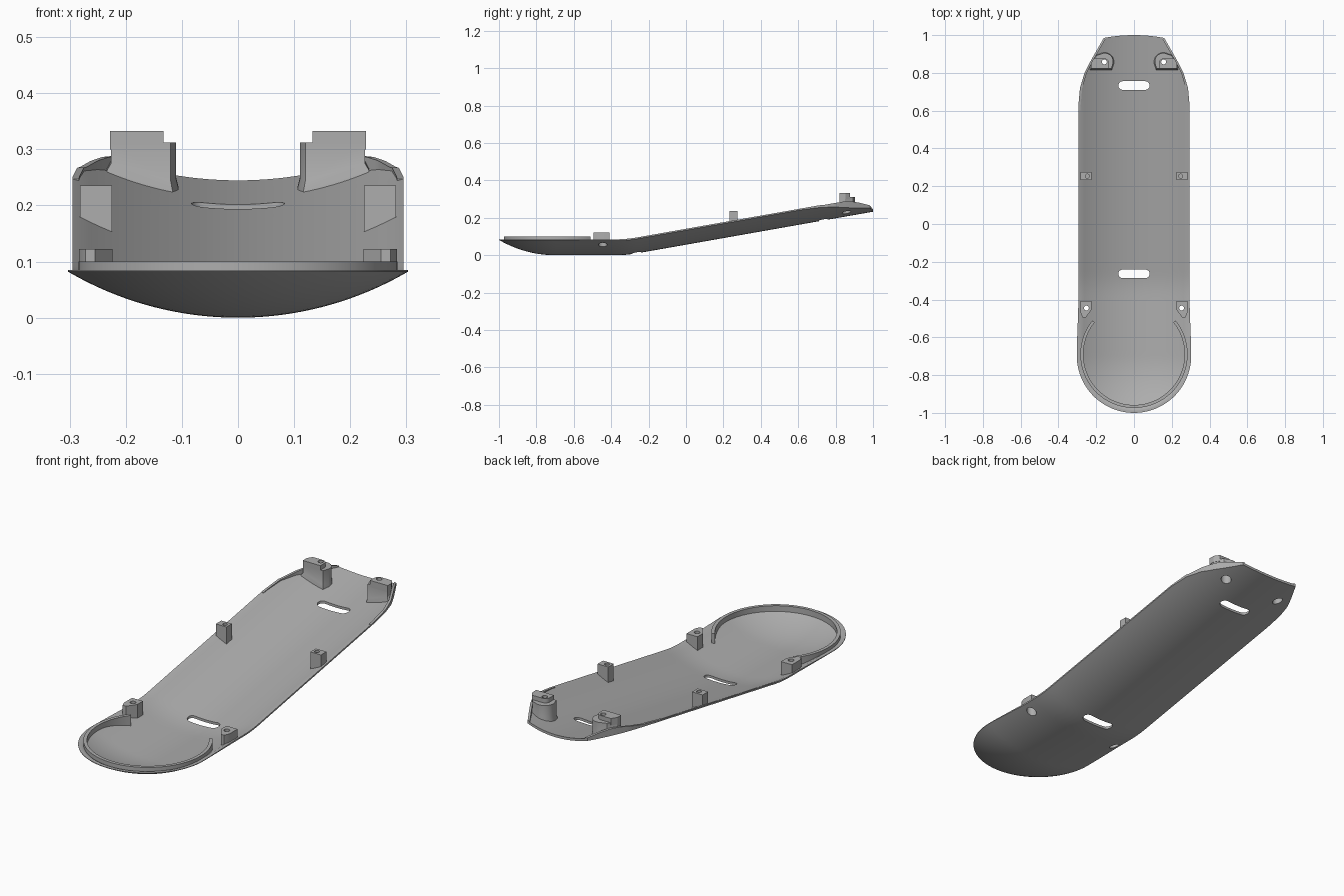
import bpy, bmesh
from math import sin, cos, pi, sqrt, radians, hypot, tan

cube = bpy.data.objects.get("Cube")
if cube:
    bpy.data.objects.remove(cube, do_unlink=True)

# One plain plastic colour
GREY = (0.42, 0.42, 0.42, 1)
mat = bpy.data.materials.new("grey plastic")
mat.use_nodes = True
mat.diffuse_color = GREY
mat.node_tree.nodes["Principled BSDF"].inputs["Base Color"].default_value = GREY

NOSE_Y, NOSE_R, ARC_R = -0.697, 0.303, 0.6
THICK, RIM = 0.012, 0.085
TAPER = [(-2, NOSE_R), (-0.66, NOSE_R), (-0.45, 0.295), (0.62, 0.295), (0.72, 0.286),
         (0.80, 0.262), (0.87, 0.226), (0.985, 0.16), (2, 0.16)]


def lerp_table(table, t):
    for (a, va), (b, vb) in zip(table, table[1:]):
        if t <= b:
            return va + (vb - va) * (t - a) / (b - a)


def half_width(y):
    if y < NOSE_Y:
        return sqrt(max(NOSE_R ** 2 - (y - NOSE_Y) ** 2, 1e-6))
    return lerp_table(TAPER, y)


def base(y):
    """Height of the lowest line: flat nose, soft bend, then a ten degree ramp."""
    t, soft = y + 0.32, 0.06
    k = tan(radians(10))
    if abs(t) < soft:
        return k * (t + soft) ** 2 / (4 * soft)
    return k * max(t, 0)


def dish(x, y):
    d = hypot(x, min(y - NOSE_Y, 0))
    return ARC_R - sqrt(ARC_R ** 2 - d * d)


def under(x, y):
    return base(y) + dish(x, y)


def upper(x, y):
    return base(y) + max(min(dish(x, y) + THICK, RIM), dish(x, y) + 0.002)


def make(name, bm):
    bmesh.ops.recalc_face_normals(bm, faces=bm.faces)
    mesh = bpy.data.meshes.new(name)
    bm.to_mesh(mesh)
    bm.free()
    mesh.materials.append(mat)
    ob = bpy.data.objects.new(name, mesh)
    bpy.context.collection.objects.link(ob)
    return ob


def loft(name, rings, closed_caps=True):
    """Skin a list of equal closed loops and cap both ends."""
    bm = bmesh.new()
    loops = [[bm.verts.new(p) for p in ring] for ring in rings]
    n = len(loops[0])
    for a, b in zip(loops, loops[1:]):
        for i in range(n):
            j = (i + 1) % n
            bm.faces.new((a[i], a[j], b[j], b[i]))
    bm.faces.new(loops[0])
    bm.faces.new(loops[-1])
    return make(name, bm)


def prism(name, outline, top, side=1, flare=0):
    """Post standing on the dished floor, optionally flared at its foot."""
    cx = sum(p[0] for p in outline) / len(outline)
    cy = sum(p[1] for p in outline) / len(outline)
    rings = []
    if flare:
        wide = [(cx + (x - cx) * (1 + flare), cy + (y - cy) * (1 + flare)) for x, y in outline]
        wide = [(min(x, half_width(y) - 0.004), y) for x, y in wide]
        rings.append([(side * x, y, under(x, y) + 0.006) for x, y in wide])
        rings.append([(side * x, y, under(x, y) + THICK + 0.003) for x, y in wide])
        rings.append([(side * x, y, under(x, y) + THICK + 0.018) for x, y in outline])
    else:
        rings.append([(side * x, y, under(x, y) + 0.005) for x, y in outline])
    rings.append([(side * x, y, top) for x, y in outline])
    return loft(name, rings)


def lathe(x, y, profile):
    n = 24
    return loft("hole_cutter", [[(x + r * cos(2 * pi * i / n), y + r * sin(2 * pi * i / n), z)
                                 for i in range(n)] for r, z in profile])


def cut(ob, cutter):
    cutter.hide_render = True
    mod = ob.modifiers.new("cut", "BOOLEAN")
    mod.object, mod.operation, mod.solver = cutter, "DIFFERENCE", "EXACT"
    graph = bpy.context.evaluated_depsgraph_get()
    mesh = bpy.data.meshes.new_from_object(ob.evaluated_get(graph))
    ob.modifiers.clear()
    ob.data = mesh


def arc(cx, cy, r, a0, a1, n=10):
    return [(cx + r * cos(radians(a0 + (a1 - a0) * i / n)),
             cy + r * sin(radians(a0 + (a1 - a0) * i / n))) for i in range(n + 1)]


# Dished shell: cross-sections from the nose to the tail
COLS = 36
stations = [NOSE_Y - NOSE_R * cos(0.05 + (pi / 2 - 0.05) * i / 24) for i in range(25)]
stations += [NOSE_Y + (0.985 - NOSE_Y) * i / 64 for i in range(1, 65)]
sections = []
for y0 in stations:
    w = half_width(y0)
    row = []
    for c in range(COLS + 1):
        u = 2 * c / COLS - 1
        bow = 0.015 * (1 - u * u) * max(0, (y0 - 0.9) / 0.085)
        row.append((u * w, y0 + bow))
    sections.append([(x, y, under(x, y)) for x, y in row] +
                    [(x, y, upper(x, y)) for x, y in reversed(row)])
shell = loft("shell", sections)

# Slots through the floor
for y in (0.733, -0.264):
    outline = arc(0.06, y, 0.023, -90, 90) + arc(-0.06, y, 0.023, 90, 270)
    cutter = loft("slot_cutter", [[(a, b, z) for a, b in outline] for z in (-0.1, 0.4)])
    cut(shell, cutter)
    bpy.data.objects.remove(cutter, do_unlink=True)

# Raised lip around the nose
lip = []
for i in range(73):
    a = radians(-219 + 258 * i / 72)
    quad = []
    for r, on_top in ((0.268, 0), (0.284, 0), (0.284, 1), (0.268, 1)):
        x, y = r * cos(a), -0.69 + r * sin(a)
        quad.append((x, y, 0.1 if on_top else under(x, y) + 0.004))
    lip.append(quad)
parts = [shell, loft("nose_lip", lip)]

TAIL_RIM = [(0.5, RIM - 0.001), (0.84, RIM - 0.003), (0.88, 0.077), (0.93, 0.06), (0.99, 0.034)]
for side, word in ((1, "left"), (-1, "right")):
    # Upright wall along the tapered tail edge
    wall = []
    for i in range(33):
        y = 0.60 + 0.385 * i / 32
        w = half_width(y)
        inner = w - 0.012
        top = max(base(y) + lerp_table(TAIL_RIM, y), upper(w, y))
        wall.append([(side * inner, y, under(inner, y) + 0.003), (side * w, y, under(w, y)),
                     (side * w, y, top), (side * inner, y, top)])
    parts.append(loft(word + "_tail_wall", wall))

    # Posts
    boss = [(0.12, 0.822), (0.226, 0.822), (0.226, 0.85), (0.2, 0.892)] + \
        arc(0.155, 0.86, 0.045, 60, 190)
    step = [(0.133, 0.822), (0.228, 0.822), (0.228, 0.852), (0.212, 0.877)] + \
        arc(0.157, 0.853, 0.024, 90, 180)
    tail = prism(word + "_tail_boss", boss, 0.312, side, 0.1)
    tail_step = loft(word + "_tail_boss_step",
                     [[(side * x, y, z) for x, y in step] for z in (0.30, 0.333)])
    middle = prism(word + "_middle_post",
                   [(0.225, 0.233), (0.282, 0.233), (0.282, 0.275), (0.225, 0.275)], 0.236, side)
    nose = prism(word + "_nose_post",
                 [(0.224, -0.408), (0.283, -0.408), (0.283, -0.47), (0.272, -0.495),
                  (0.255, -0.495), (0.224, -0.452)], 0.122, side)

    # Screw holes, counterbored from below
    drills = [
        (lathe(side * 0.157, 0.858, [(0.024, 0.1), (0.024, 0.285), (0.013, 0.285), (0.013, 0.5)]),
         (shell, tail, tail_step)),
        (lathe(side * 0.252, -0.445, [(0.023, -0.1), (0.023, 0.095), (0.013, 0.095), (0.013, 0.5)]),
         (shell, nose)),
        (lathe(side * 0.247, 0.253, [(0.011, 0.2), (0.011, 0.5)]), (middle,))]
    for drill, targets in drills:
        for ob in targets:
            cut(ob, drill)
        bpy.data.objects.remove(drill, do_unlink=True)
    parts += [tail, tail_step, middle, nose]

# Smooth curved areas, keep edges crisp
bpy.ops.object.select_all(action="DESELECT")
for ob in parts:
    ob.select_set(True)
bpy.context.view_layer.objects.active = shell
bpy.ops.object.shade_smooth_by_angle(angle=radians(30))
